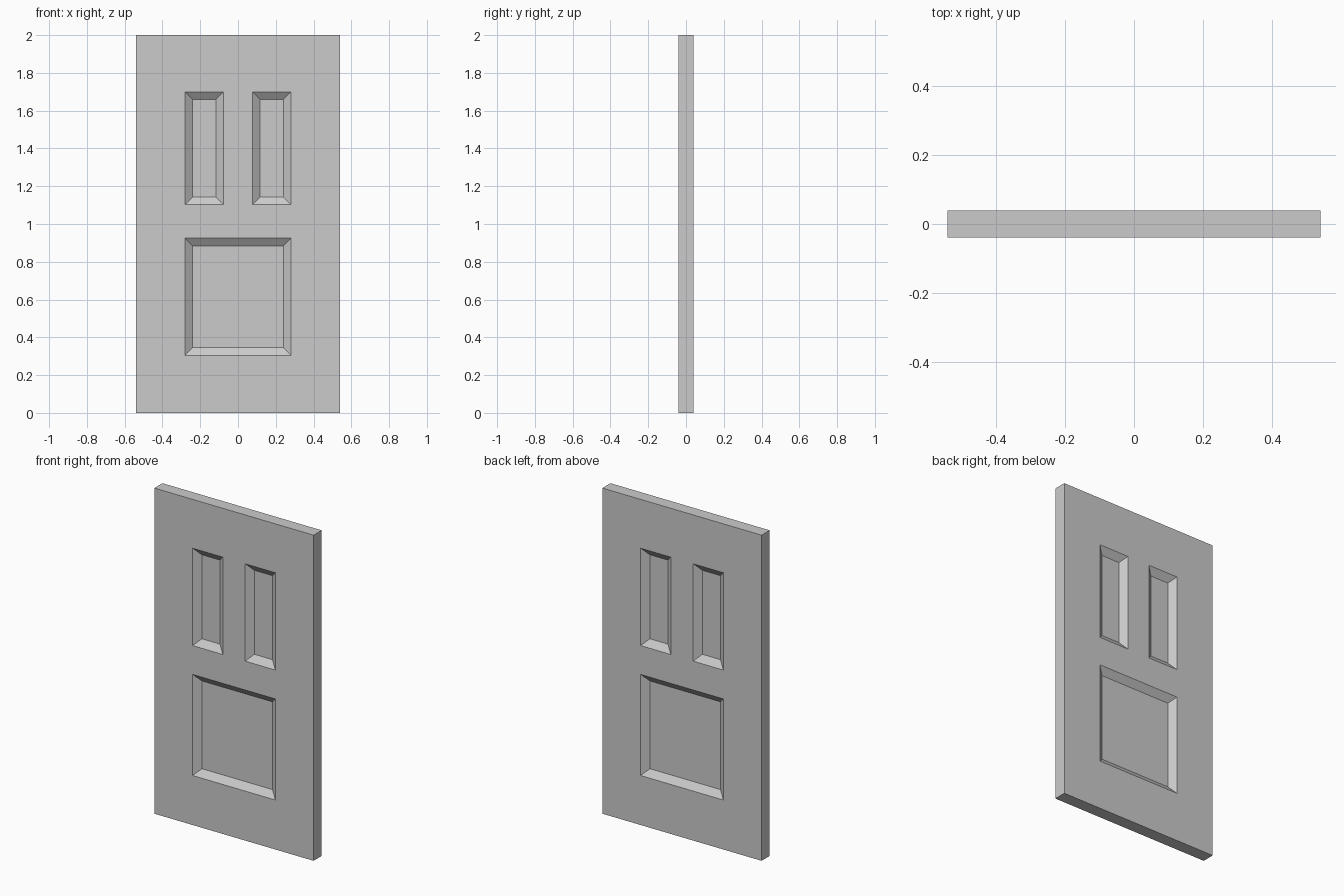
import bpy, bmesh

if "Cube" in bpy.data.objects:
    bpy.data.objects.remove(bpy.data.objects["Cube"])

HALF_T, RECESS, BEVEL = 0.039, 0.031, 0.041
# Grid lines that separate stiles, rails and panels
xs = [-0.541, -0.281, -0.076, 0.076, 0.281, 0.541]
zs = [0.0, 0.304, 0.925, 1.102, 1.70, 2.0]

bm = bmesh.new()
grid = [[bm.verts.new((x, -HALF_T, z)) for z in zs] for x in xs]
cell = {}
for i in range(len(xs) - 1):
    for k in range(len(zs) - 1):
        cell[i, k] = bm.faces.new((grid[i][k], grid[i + 1][k],
                                   grid[i + 1][k + 1], grid[i][k + 1]))
bm.normal_update()
rim = [e for e in bm.edges if e.is_boundary]

# Sunken panels with sloped borders: wide lower one, two tall upper ones
for cells in ([(1, 1), (2, 1), (3, 1)], [(1, 3)], [(3, 3)]):
    faces = [cell[c] for c in cells]
    bmesh.ops.inset_region(bm, faces=faces, thickness=BEVEL, depth=0,
                           use_boundary=True, use_even_offset=True)
    for v in {v for f in faces for v in f.verts}:
        v.co.y += RECESS

# Outer edges of the door, back to the middle plane
side = bmesh.ops.extrude_edge_only(bm, edges=rim)
for v in side["geom"]:
    if isinstance(v, bmesh.types.BMVert):
        v.co.y = 0.0
bmesh.ops.recalc_face_normals(bm, faces=bm.faces)
# Keep the front facing outwards
bm.normal_update()
corner = min(bm.faces, key=lambda f: (round(f.calc_center_median().y, 4), f.calc_center_median().z))
if corner.normal.y > 0:
    bmesh.ops.reverse_faces(bm, faces=bm.faces)

mesh = bpy.data.meshes.new("door")
bm.to_mesh(mesh)
bm.free()
door = bpy.data.objects.new("door", mesh)
bpy.context.collection.objects.link(door)

# Same panelling on the back
mirror = door.modifiers.new("back_half", 'MIRROR')
mirror.use_axis = (False, True, False)
mirror.use_clip = True
